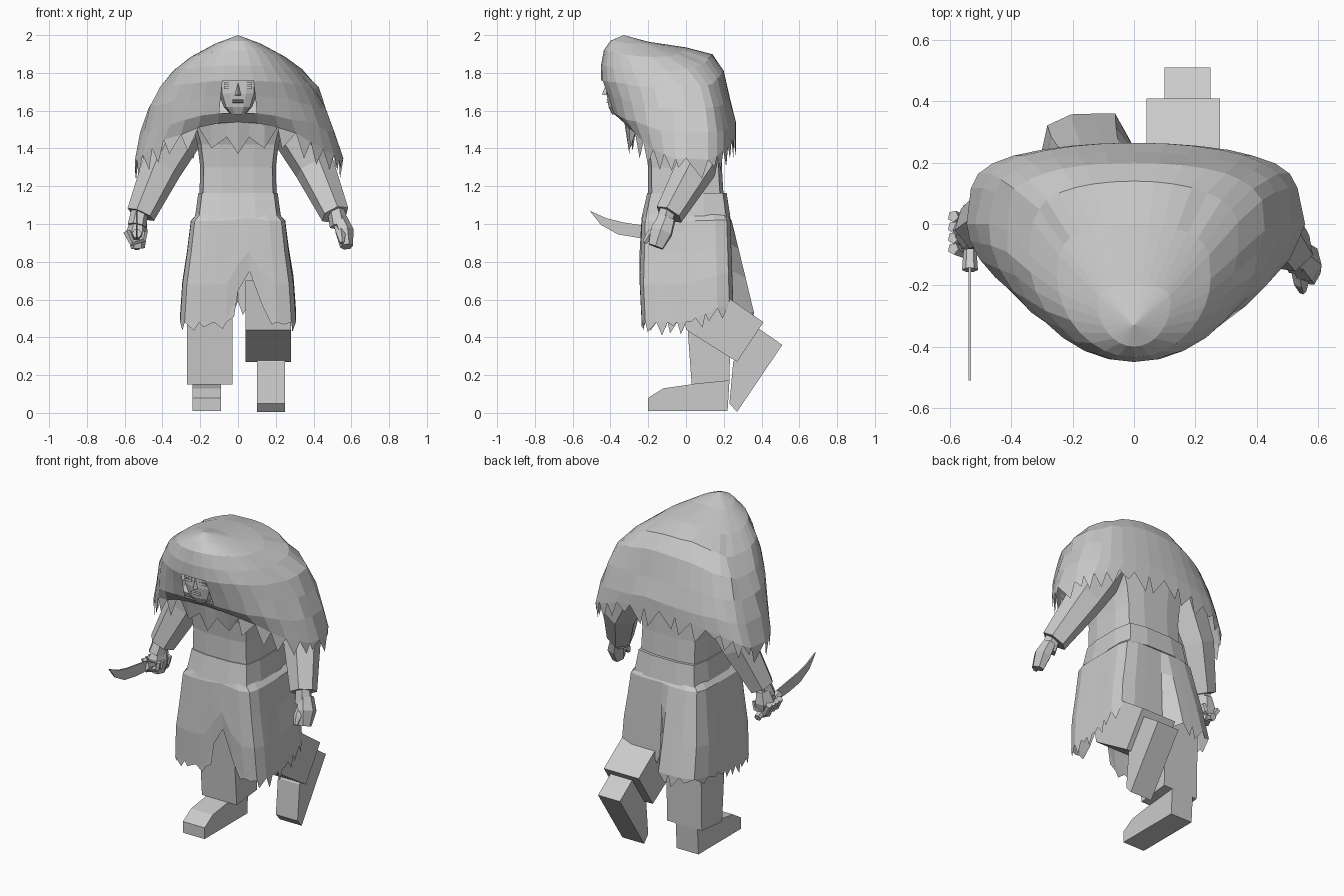
import bpy, math, random
from mathutils import Vector

random.seed(4)
cube = bpy.data.objects.get("Cube")
if cube:
    bpy.data.objects.remove(cube, do_unlink=True)

grey = bpy.data.materials.new("plain grey")
grey.use_nodes = True
grey.diffuse_color = (0.6, 0.6, 0.6, 1)
grey.node_tree.nodes["Principled BSDF"].inputs["Base Color"].default_value = grey.diffuse_color


def make(name, verts, faces):
    mesh = bpy.data.meshes.new(name)
    mesh.from_pydata([tuple(v) for v in verts], [], faces)
    mesh.materials.append(grey)
    obj = bpy.data.objects.new(name, mesh)
    bpy.context.collection.objects.link(obj)
    return obj


def bridge(rows, count):
    """Quads between successive closed rings of vertices."""
    return [(r * count + i, r * count + (i + 1) % count,
             (r + 1) * count + (i + 1) % count, (r + 1) * count + i)
            for r in range(rows - 1) for i in range(count)]


def rounded_square(angle, sharpness):
    """Point on a unit square with soft corners; angle 0 faces the front."""
    s, c = math.sin(angle), math.cos(angle)
    scale = (abs(s) ** sharpness + abs(c) ** sharpness) ** (-1 / sharpness)
    return s * scale, -c * scale


def stack(name, rings, count=16, sharpness=7):
    """Capped solid from level rings: height, half width, front, back."""
    verts = []
    for z, width, front, back in rings:
        for i in range(count):
            u, v = rounded_square(math.tau * i / count, sharpness)
            verts.append((width * u, (front + back) / 2 + (back - front) / 2 * v, z))
    last = len(verts) - count
    caps = [tuple(range(count)), tuple(range(last, last + count))]
    return make(name, verts, bridge(len(rings), count) + caps)


def tube(name, path, radii, sides=6, flat=1.0):
    """Tapered limb through a few points; flat squeezes it sideways."""
    points = [Vector(p) for p in path]
    verts = []
    for k, point in enumerate(points):
        along = points[min(k + 1, len(points) - 1)] - points[max(k - 1, 0)]
        u = along.cross(Vector((0, 1, 0.3))).normalized()
        v = along.cross(u).normalized()
        for i in range(sides):
            a = math.tau * i / sides
            verts.append(point + radii[k] * (flat * math.cos(a) * u + math.sin(a) * v))
    last = len(verts) - sides
    caps = [tuple(range(sides)), tuple(range(last, last + sides))]
    return make(name, verts, bridge(len(points), sides) + caps)


def prism(name, outline, x0, x1):
    """Side outline (y, z) pushed across from x0 to x1."""
    n = len(outline)
    verts = [(x, y, z) for x in (x0, x1) for y, z in outline]
    return make(name, verts, bridge(2, n) + [tuple(range(n)), tuple(range(n, 2 * n))])


def fringe(verts, faces, start, count, short, long, skip=()):
    """Ragged triangular teeth hanging from a ring."""
    for i in range(count):
        if i in skip:
            continue
        a, b = Vector(verts[start + i]), Vector(verts[start + (i + 1) % count])
        tip = a.lerp(b, random.uniform(0.2, 0.8)) - Vector((0, 0, random.uniform(short, long)))
        faces.append((start + i, start + (i + 1) % count, len(verts)))
        verts.append(tip)


# Hooded fur mantle: front y, z / side x, z / back y, z for each ring
N = 32
mantle_rings = [
    (-.40, 1.97, .12, 1.955, -.20, 1.965),
    (-.435, 1.92, .25, 1.885, 0, 1.935),
    (-.45, 1.84, .34, 1.81, .14, 1.905),
    (-.45, 1.76, .42, 1.72, .20, 1.81),
    (-.42, 1.68, .47, 1.61, .235, 1.66),
    (-.39, 1.59, .51, 1.48, .265, 1.54),
    (-.33, 1.54, .55, 1.34, .265, 1.48)]
verts = []
for r, (fy, fz, sx, sz, by, bz) in enumerate(mantle_rings):
    middle = min(0, -.26 + .08 * r)
    for i in range(N):
        a = math.tau * i / N
        c = math.cos(a)
        end_y, end_z = (fy, fz) if c > 0 else (by, bz)
        bend = 1.1 if c > 0 else .5
        shift = random.uniform(-.008, .008) if r > 1 and c < .9 else 0
        verts.append(((sx + shift) * math.sin(a), middle + (end_y - middle) * abs(c) ** bend,
                      sz + (end_z - sz) * c * c + shift))
faces = bridge(len(mantle_rings), N)
gap = {r * N + i for r in (3, 4) for i in (0, N - 1)}       # face opening
faces = [f for k, f in enumerate(faces) if k not in gap]
fringe(verts, faces, (len(mantle_rings) - 1) * N, N, .03, .11, (0, 1, N - 2, N - 1))
crown = len(verts)
verts.append((0, -.33, 2))
faces += [(i, (i + 1) % N, crown) for i in range(N)]
make("fur_mantle", verts, faces)

# Ragged bib below the face
bib = [(-.22, 1.53), (-.14, 1.4), (-.06, 1.46), (0, 1.37), (.06, 1.46), (.14, 1.4), (.22, 1.53)]
bib_verts = [(x, -.30 + .12 * abs(x), z) for x, z in bib]
bib_verts += [(x, -.33 + .12 * abs(x), 1.56) for x, z in bib]
make("bib", bib_verts, [(i, i + 1, i + 8, i + 7) for i in range(6)])

# Head and features
stack("head", [(1.58, .04, -.39, -.2), (1.62, .075, -.41, -.2),
               (1.69, .1, -.42, -.2), (1.8, .1, -.42, -.2)], sharpness=4)
make("nose", [(0, -.42, 1.75), (-.022, -.41, 1.68), (.022, -.41, 1.68), (0, -.445, 1.685)],
     [(0, 1, 3), (0, 3, 2), (1, 2, 3)])
for side, label in ((-1, "right"), (1, "left")):
    for part, z, height in (("eye", 1.722, .008), ("brow", 1.742, .006)):
        prism(label + "_" + part, [(-.425, z - height), (-.425, z + height), (-.40, z)],
              side * .025, side * .075)
for label, z in (("upper_lip", 1.657), ("lower_lip", 1.645)):
    prism(label, [(-.405, z - .007), (-.424, z), (-.405, z + .007)], -.03, .03)

# Torso and belt
stack("torso", [(1.13, .205, -.2, .2), (1.3, .2, -.2, .19), (1.42, .215, -.215, .19),
                (1.54, .25, -.26, .19), (1.65, .2, -.2, .15)])
stack("belt", [(1.035, .228, -.235, .235), (1.165, .21, -.205, .215)])

# Ragged skirt: split in front, lifted over the trailing leg, flaring behind the other
skirt_rings = [(.0, .22, -.225, .22), (.06, .25, -.235, .235), (.35, .27, -.24, .24),
               (.65, .295, -.245, .245), (1, .308, -.235, .25)]
verts = []
for drop, width, front, back in skirt_rings:
    for i in range(N):
        u, v = rounded_square(math.tau * i / N, 8)
        x, hem = width * u, .48
        y = v * (back if v > 0 else -front)
        if v < 0:
            hem += max(0, .3 - 2.7 * abs(x - .05))
        elif u > -.05:
            hem += .11 * v
        else:
            hem += .05 * v
            y += .11 * drop * v * v
        verts.append((x, y, 1.05 + (hem - 1.05) * drop))
faces = bridge(len(skirt_rings), N)
fringe(verts, faces, (len(skirt_rings) - 1) * N, N, .01, .08, (0, 1))
make("skirt", verts, faces)

# Standing right leg
prism("right_trouser", [(-.01, .7), (.03, .15), (.23, .17), (.24, .7)], -.27, -.03)
prism("right_boot", [(-.2, .01), (-.2, .08), (-.12, .13), (.02, .15), (.23, .17), (.22, .01)],
      -.24, -.09)

# Trailing left leg
prism("left_trouser", [(-.03, .7), (0, .44), (.27, .27), (.41, .48), (.18, .64)], .04, .28)
prism("left_boot", [(.25, .27), (.38, .45), (.51, .36), (.27, .005), (.23, .05)], .1, .25)

# Sleeves
for side, label, wrist_y in ((-1, "right", -.01), (1, "left", -.09)):
    wrist = Vector((side * .515, wrist_y, 1.05))
    tube(label + "_sleeve", [(side * .27, .08, 1.54), (side * .405, .055, 1.3), wrist],
         [.13, .11, .078])
    tube(label + "_wrist", [wrist + Vector((0, 0, .04)), wrist + Vector((side * .02, -.03, -.06))],
         [.045, .05])

# Open left hand
tube("left_palm", [(.54, -.1, 1.03), (.565, -.13, .96), (.575, -.16, .88)], [.05, .065, .045], 6, .75)
tube("left_thumb", [(.535, -.12, .99), (.545, -.19, .94), (.55, -.22, .9)], [.03, .025, .012], 5)

# Right fist with curled fingers
tube("right_palm", [(-.525, -.01, 1.03), (-.535, -.02, .96), (-.53, -.02, .87)],
     [.05, .07, .045], 6, .8)
for k in range(4):
    y = -.08 + k * .035
    tube(f"right_finger_{k + 1}", [(-.59, y, .96), (-.56, y - .01, .9), (-.5, y, .92), (-.49, y, .96)],
         [.02, .02, .018, .014], 5)

# Curved knife
tube("knife_handle", [(-.535, .06, .88), (-.535, -.04, .92), (-.535, -.15, .95)], [.022, .018, .026])
prism("knife_blade", [(-.51, 1.07), (-.42, 1.03), (-.33, 1.008), (-.14, .98),
                      (-.14, .92), (-.24, .925), (-.36, .945), (-.45, .995)], -.539, -.531)
